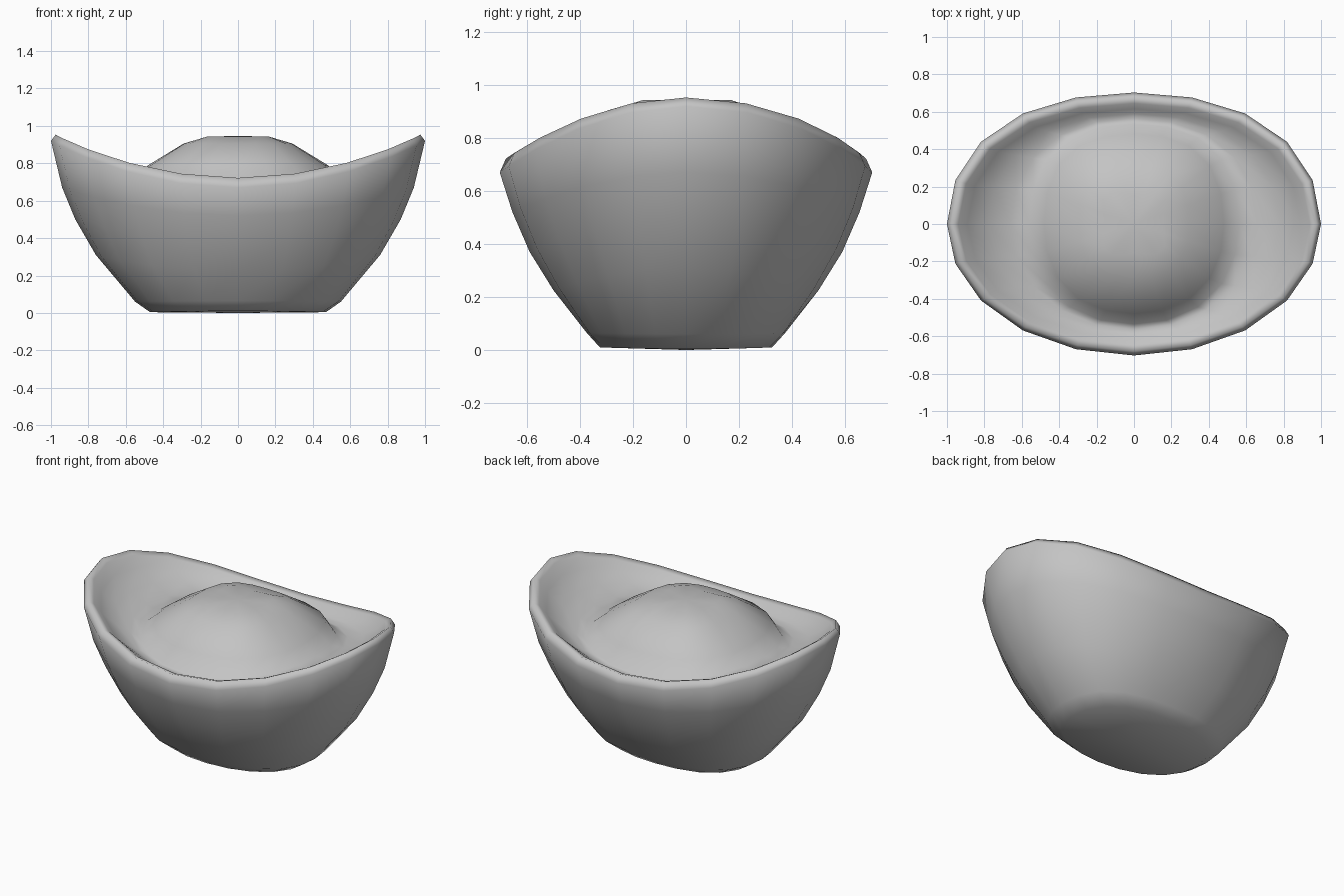
import bpy
import bmesh
from math import cos, sin, tau

SEGMENTS = 20

# Remove the default object
default_cube = bpy.data.objects.get("Cube")
if default_cube:
    bpy.data.objects.remove(default_cube, do_unlink=True)


def make_material(name, color):
    material = bpy.data.materials.new(name)
    material.use_nodes = True
    material.diffuse_color = color
    shader = material.node_tree.nodes["Principled BSDF"]
    shader.inputs["Base Color"].default_value = color
    return material


def add_ring(bm, half_length, half_width, end_height, side_height, square=0.012):
    """Oval ring, rising from the sides to the ends, fuller at the back.

    The square value pushes the diagonals outward.
    """
    ring = []
    for i in range(SEGMENTS):
        c, s = cos(tau * i / SEGMENTS), sin(tau * i / SEGMENTS)
        height = side_height + (end_height - side_height) * c * c
        fullness = 0.08 if s > 0 else -0.03
        swell = 1 + square * (2 * s * c) ** 2
        x = half_length * c * swell
        y = half_width * s * swell * (1 + fullness * c * c)
        ring.append(bm.verts.new((x, y, height)))
    return ring


def bridge(bm, lower, upper):
    for i in range(SEGMENTS):
        j = (i + 1) % SEGMENTS
        bm.faces.new((lower[i], lower[j], upper[j], upper[i]))


def cap(bm, ring, height):
    center = bm.verts.new((0, 0, height))
    for i in range(SEGMENTS):
        bm.faces.new((ring[i], ring[(i + 1) % SEGMENTS], center))


def build_ingot(material):
    # Hull: half length, half width, height at the ends, height at the sides
    hull = [
        (0.47, 0.325, 0.004, 0.01, 0.03),
        (0.55, 0.375, 0.06, 0.065, 0.07),
        (0.76, 0.50, 0.31, 0.225, 0.03),
        (0.87, 0.59, 0.50, 0.37),
        (0.94, 0.655, 0.67, 0.52),
        (1.00, 0.703, 0.92, 0.67),
    ]
    # Rolled rim
    rim = [
        (0.975, 0.68, 0.953, 0.722),
        (0.94, 0.645, 0.93, 0.712),
    ]
    # Hollow between the rim and the dome
    hollow = [
        (0.89, 0.615, 0.865, 0.69),
        (0.78, 0.59, 0.785, 0.675),
        (0.66, 0.565, 0.735, 0.665),
        (0.56, 0.535, 0.73, 0.675, 0.04),
    ]
    # Domed pillow in the middle
    dome = [
        (0.48, 0.48, 0.79, 0.79, 0.05),
        (0.29, 0.29, 0.906, 0.906, 0.10),
        (0.15, 0.15, 0.943, 0.943, 0.4),
    ]
    bm = bmesh.new()
    rings = [add_ring(bm, *row) for row in hull + rim + hollow + dome]
    for lower, upper in zip(rings, rings[1:]):
        bridge(bm, lower, upper)
    cap(bm, rings[0], 0)
    cap(bm, rings[-1], 0.946)
    bmesh.ops.recalc_face_normals(bm, faces=bm.faces)
    for face in bm.faces:
        face.smooth = True
    mesh = bpy.data.meshes.new("ingot")
    bm.to_mesh(mesh)
    bm.free()
    mesh.materials.append(material)
    ingot = bpy.data.objects.new("ingot", mesh)
    bpy.context.collection.objects.link(ingot)


build_ingot(make_material("plain grey", (0.55, 0.55, 0.55, 1)))
